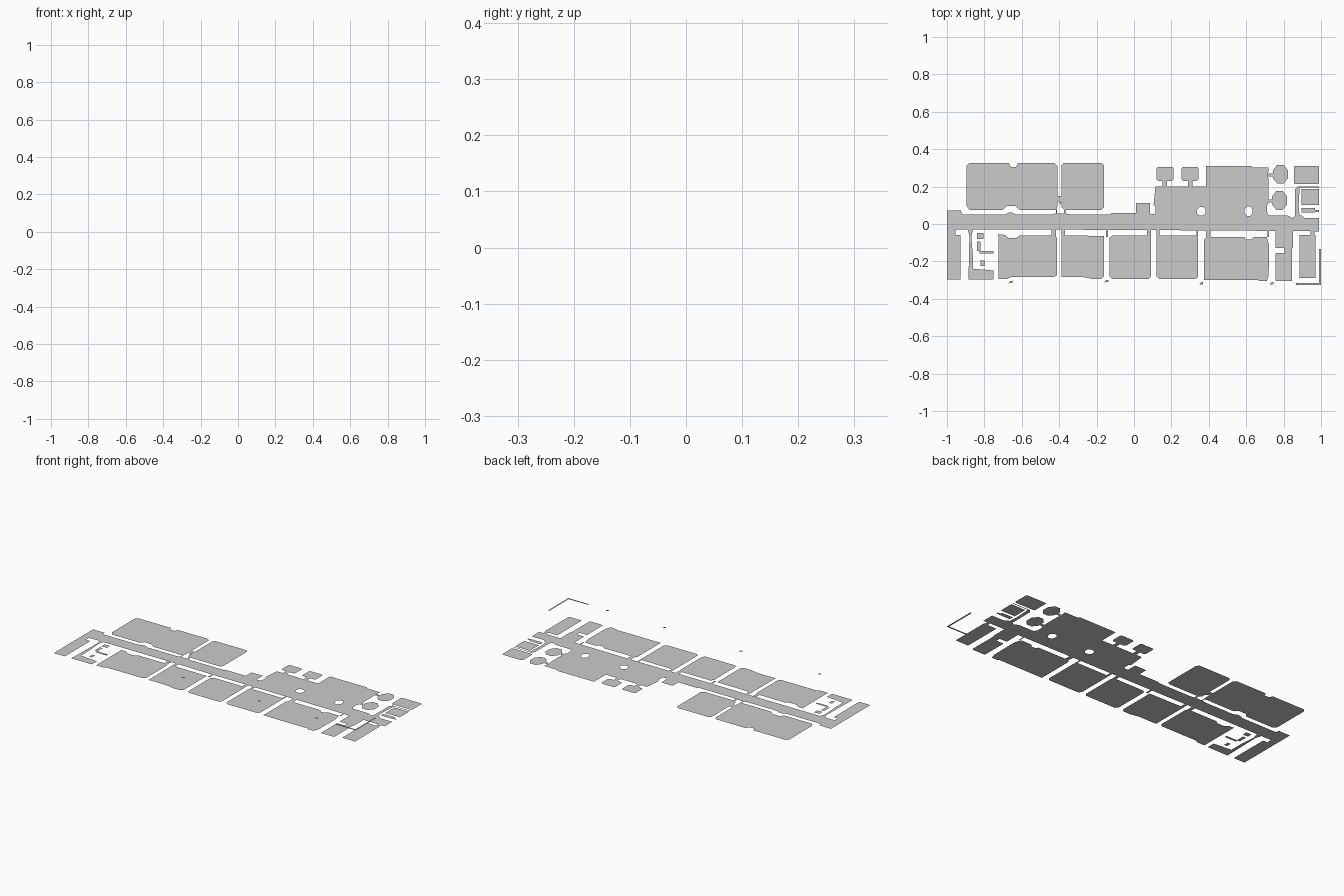
import bpy, bmesh, math


def slab(name, outline, holes=(), z=0.0):
    """Flat sheet from an outline, with optional hole outlines."""
    bm = bmesh.new()
    edges = []
    for loop in [outline, *holes]:
        vs = [bm.verts.new((x, y, z)) for x, y in loop]
        edges += [bm.edges.new((vs[i - 1], vs[i])) for i in range(len(vs))]
    if holes:
        bmesh.ops.triangle_fill(bm, edges=edges, use_beauty=True, normal=(0, 0, 1))
    else:
        bm.faces.new(bm.verts)
    bm.normal_update()
    for f in bm.faces:
        if f.normal.z < 0:
            f.normal_flip()
    me = bpy.data.meshes.new(name)
    bm.to_mesh(me)
    bm.free()
    ob = bpy.data.objects.new(name, me)
    bpy.context.collection.objects.link(ob)
    return ob


def ngon(x, y, rx, ry, n=8):
    return [(x + rx * math.cos(math.tau * (i + .5) / n),
             y + ry * math.sin(math.tau * (i + .5) / n)) for i in range(n)]


def rect(name, x0, x1, y0, y1, c=0.0, z=0.0):
    """Rectangle with optional cut corners."""
    if c:
        pts = [(x0 + c, y0), (x1 - c, y0), (x1, y0 + c), (x1, y1 - c),
               (x1 - c, y1), (x0 + c, y1), (x0, y1 - c), (x0, y0 + c)]
    else:
        pts = [(x0, y0), (x1, y0), (x1, y1), (x0, y1)]
    return slab(name, pts, z=z)


# Corridor and hall with two column holes
slab("corridor_and_hall", [
    (-1, -.025), (-.45, -.025), (-.13, -.028), (.4, -.03), (.99, -.035),
    (.99, .035), (.91, .035), (.895, .05), (.86, .05), (.85, .035),
    (.82, .05), (.72, .05), (.71, .07), (.71, .10), (.72, .12), (.72, .24),
    (.715, .27), (.72, .29), (.72, .305), (.635, .305), (.625, .315),
    (.385, .315), (.385, .205), (.115, .205), (.105, .11), (.115, .095),
    (.115, .06), (.09, .055), (.085, .065), (.085, .115), (.01, .115),
    (.01, .062), (-.12, .062), (-.125, .055), (-.34, .055), (-.365, .06),
    (-.42, .06), (-.44, .055), (-.63, .055), (-.65, .065), (-.67, .065),
    (-.69, .055), (-.92, .055), (-.925, .075), (-1, .075)],
    [ngon(.36, .072, .025, .025), ngon(.613, .072, .023, .027)])

# Upper left rooms
slab("upper_room_wide", [
    (-.88, .08), (-.70, .08), (-.68, .10), (-.635, .10), (-.61, .08),
    (-.415, .08), (-.41, .10), (-.41, .315), (-.425, .33), (-.62, .33),
    (-.63, .31), (-.66, .31), (-.67, .33), (-.88, .33), (-.895, .315), (-.895, .10)])
rect("upper_room_narrow", -.388, -.16, .08, .33, .013)
slab("upper_room_link", [(-.41, .13), (-.39, .11), (-.388, .13), (-.388, .155), (-.41, .155)])
for x0, x1 in [(-.418, -.412), (-.375, -.365)]:
    rect("upper_door", x0, x1, .06, .085)

# Small rooms behind the hall, each with a door stem
for x0, x1, stem in [(.12, .21, .165), (.255, .345, .30)]:
    rect("back_booth", x0, x1, .235, .31, .008)
    rect("back_booth_stem", stem - .012, stem + .012, .205, .235)

# Octagonal rooms with links to the hall
for x, y in [(.783, .27), (.778, .13)]:
    slab("octagon_room", ngon(x, y, .044, .054))
    rect("octagon_link", .72, x - .0406, y - .012, y + .005)

# Upper right rooms
rect("corner_room_back", .855, .99, .217, .315, .006)
rect("side_room", .895, .99, .105, .19)
slab("side_passage", [(.86, .05), (.885, .05), (.88, .10), (.885, .19),
                      (.89, .20), (.99, .20), (.99, .205), (.875, .205), (.862, .19)])
rect("side_closet", .895, .968, .065, .09)
rect("side_closet_step", .968, .99, .068, .078)

# Lower main rooms
slab("lower_room_1", [(-.725, -.29), (-.68, -.29), (-.66, -.28), (-.43, -.28),
                      (-.412, -.27), (-.412, -.07), (-.425, -.057), (-.61, -.057),
                      (-.63, -.07), (-.67, -.07), (-.69, -.055), (-.725, -.05)])
slab("lower_room_2", [(-.388, -.28), (-.27, -.28), (-.22, -.29), (-.175, -.29),
                      (-.16, -.275), (-.16, -.06), (-.375, -.057), (-.388, -.07)])
rect("lower_room_3", -.13, .092, -.29, -.057, .014)
rect("lower_room_4", .12, .343, -.29, -.057, .014)
slab("lower_room_5", [(.375, -.295), (.66, -.295), (.675, -.302), (.71, -.302),
                      (.72, -.27), (.722, -.11), (.71, -.065), (.64, -.065),
                      (.625, -.08), (.6, -.08), (.59, -.065), (.39, -.065), (.375, -.08)])

# Doors from the corridor to the lower rooms
for x0, x1 in [(-.44, -.418), (-.388, -.37), (-.15, -.138), (.07, .09),
               (.12, .135), (.333, .343), (.385, .41), (.715, .722)]:
    rect("lower_door", x0, x1, -.066, -.0265)

# Lower right rooms
slab("lower_room_6_top", [(.757, -.125), (.85, -.125), (.85, -.033), (.757, -.033)])
rect("lower_room_6", .757, .845, -.302, -.15, .004)
rect("lower_room_6_link", .805, .845, -.15, -.125)
rect("lower_room_7", .885, .97, -.285, -.055)
rect("lower_room_7_door", .945, .965, -.055, -.034)

# Lower left rooms and stair pieces
rect("left_end_room", -1, -.927, -.293, -.055)
rect("left_end_door", -1, -.955, -.055, -.025)
slab("stair_room", [(-.885, -.293), (-.75, -.293), (-.75, -.245), (-.80, -.24),
                    (-.862, -.235), (-.862, -.16), (-.87, -.06), (-.86, -.025),
                    (-.89, -.025), (-.88, -.06)])
rect("stair_landing", -.84, -.805, -.075, -.045)
rect("stair_step", -.84, -.82, -.14, -.09)
rect("stair_flight", -.825, -.75, -.155, -.14)
rect("stair_side", -.82, -.80, -.22, -.19)

# Thin raised ledges along the front and right edges
Z = .088
rect("ledge_front", .865, .99, -.322, -.312, z=Z)
rect("ledge_right", .99, 1.0, -.322, -.13, z=Z)
for x, y in [(-.66, -.305), (-.147, -.30), (.36, -.312), (.735, -.312)]:
    slab("ledge_chip", [(x - .01, y - .008), (x + .01, y - .006), (x + .01, y + .006),
                        (x - .002, y + .004)], z=Z)

# Centre the plan in depth
for ob in bpy.context.collection.objects:
    ob.location.y = -.004
